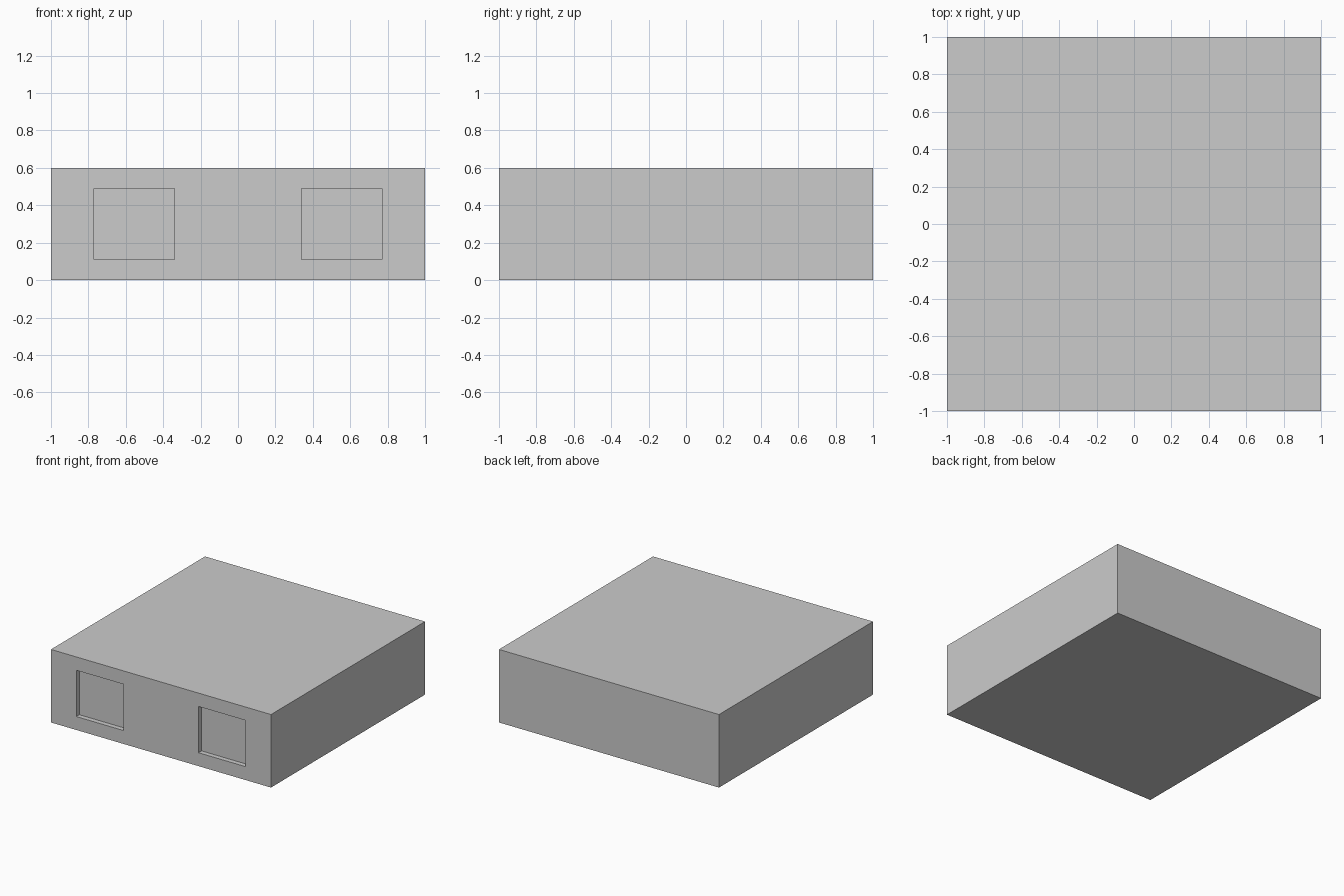
import bpy

if "Cube" in bpy.data.objects:
    bpy.data.objects.remove(bpy.data.objects["Cube"])

DEPTH = 0.04  # depth of the front recesses


def box(name, lo, hi):
    centre = [(a + b) / 2 for a, b in zip(lo, hi)]
    bpy.ops.mesh.primitive_cube_add(size=1, location=centre)
    ob = bpy.context.object
    ob.name = name
    ob.scale = [b - a for a, b in zip(lo, hi)]
    bpy.ops.object.transform_apply(location=True, rotation=False, scale=True)
    return ob


# Main block
block = box("block", (-1, -1, 0), (1, 1, 0.6))

# Two shallow rectangular recesses in the front, mirrored about x = 0
for side, x0, x1 in (("left", -0.77, -0.34), ("right", 0.34, 0.77)):
    cutter = box(side + "_recess_cutter", (x0, -1.1, 0.11), (x1, -1 + DEPTH, 0.49))
    cutter.hide_render = True
    cutter.hide_set(True)
    mod = block.modifiers.new(side + "_recess", "BOOLEAN")
    mod.operation = "DIFFERENCE"
    mod.solver = "EXACT"
    mod.object = cutter
